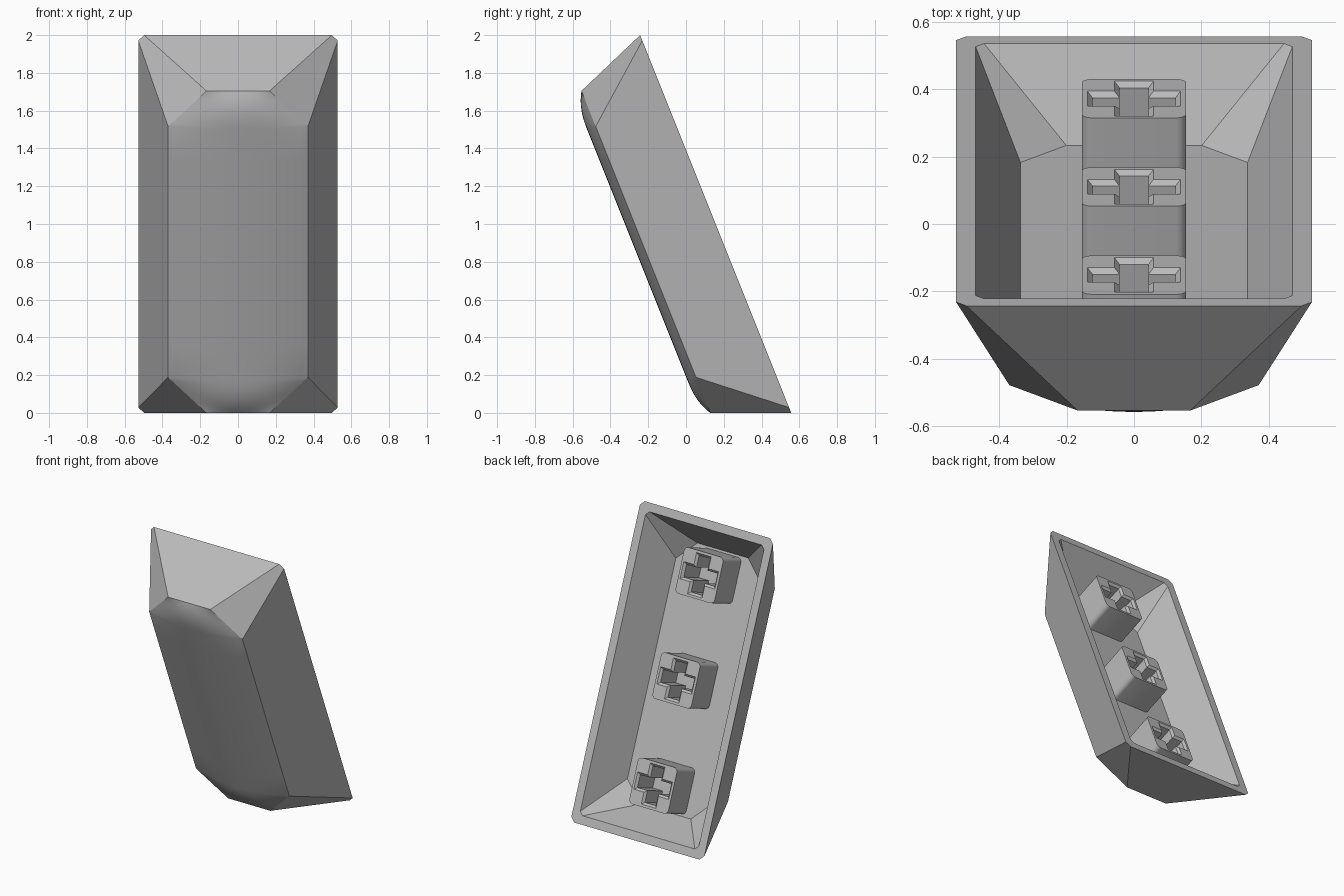
import bpy, bmesh, math
from mathutils import Matrix, Vector

if "Cube" in bpy.data.objects:
    bpy.data.objects.remove(bpy.data.objects["Cube"])

# Tilted frame: x across, s along the length (0 at middle), t from open back to crown
LENGTH, TILT = 2.154, math.atan2(0.8, 2.0)
c, d = math.cos(TILT), math.sin(TILT)
S, T = Vector((0, -d, c)), Vector((0, -c, -d))
ORIGIN = Vector((0, 0.557, 0)) + S * LENGTH / 2
FRAME = Matrix(((1, S.x, T.x, ORIGIN.x), (0, S.y, T.y, ORIGIN.y),
                (0, S.z, T.z, ORIGIN.z), (0, 0, 0, 1)))

grey = bpy.data.materials.new("grey plastic")
grey.diffuse_color = (0.50, 0.50, 0.50, 1)
grey.use_nodes = True
grey.node_tree.nodes["Principled BSDF"].inputs["Base Color"].default_value = grey.diffuse_color


def finish(name, bm, smooth=None):
    bmesh.ops.recalc_face_normals(bm, faces=bm.faces)
    bm.transform(FRAME)
    mesh = bpy.data.meshes.new(name)
    bm.to_mesh(mesh)
    bm.free()
    mesh.materials.append(grey)
    obj = bpy.data.objects.new(name, mesh)
    bpy.context.collection.objects.link(obj)
    if smooth:
        bpy.ops.object.select_all(action='DESELECT')
        obj.select_set(True)
        bpy.context.view_layer.objects.active = obj
        bpy.ops.object.shade_smooth_by_angle(angle=math.radians(smooth))
    return obj


def loft(rings, cap_start=True, cap_end=True):
    bm = bmesh.new()
    loops = [[bm.verts.new(p) for p in ring] for ring in rings]
    n = len(loops[0])
    for a, b in zip(loops, loops[1:]):
        for i in range(n):
            j = (i + 1) % n
            bm.faces.new((a[i], a[j], b[j], b[i]))
    if cap_start:
        bm.faces.new(loops[0][::-1])
    if cap_end:
        bm.faces.new(loops[-1])
    return bm


def cut_rect(w, h, cut, t):
    """Rectangle with chamfered corners."""
    half = [(w, h - cut), (w - cut, h), (cut - w, h), (-w, h - cut)]
    return [(x, s, t) for x, s in half + [(-x, -s) for x, s in half]]


def round_square(r, rad, t, s0, segs=5):
    pts = []
    for k in range(4):
        a0 = k * math.pi / 2
        cx = (r - rad) * (1 if k in (0, 3) else -1)
        cy = (r - rad) * (1 if k < 2 else -1)
        for i in range(segs + 1):
            a = a0 + i * math.pi / 2 / segs
            pts.append((cx + rad * math.cos(a), s0 + cy + rad * math.sin(a), t))
    return pts


def cross(long, arm, t, s0):
    pts = []
    x, y = 1, 0
    for k in range(4):
        for u, v in ((long, -arm), (long, arm), (arm, arm)):
            pts.append((u * x - v * y, s0 + u * y + v * x, t))
        x, y = -y, x
    return pts


# Skirt: outer wall, rim, inner wall and inner floor
EDGE_T, FLOOR_T = 0.398, 0.268
finish("skirt", loft([
    cut_rect(0.37, 0.918, 0.203, EDGE_T),
    cut_rect(0.528, LENGTH / 2, 0.031, 0),
    cut_rect(0.47, LENGTH / 2 - 0.058, 0.025, 0),
    cut_rect(0.337, 0.875, 0.136, FLOOR_T)], cap_start=False))

# Crown: pillow-shaped front face over the chamfered outline
FLAT, END, N = 0.715, 0.918, 20
ends = [FLAT + (END - FLAT) * i / 10 for i in range(11)]
middle = [FLAT * (i / 4 - 1) for i in range(1, 8)]
bm = bmesh.new()
grid = []
for s in [-e for e in reversed(ends)] + middle + ends:
    over = max(0, (abs(s) - FLAT) / (END - FLAT))
    w = 0.37 - 0.203 * over
    rise = 0.048 * (1 - over ** 2.5)
    row = []
    for i in range(N + 1):
        u = 2 * i / N - 1
        row.append(bm.verts.new((u * w, s, EDGE_T + rise * (1 - u * u))))
    grid.append(row)
for a, b in zip(grid, grid[1:]):
    for i in range(N):
        bm.faces.new((a[i], a[i + 1], b[i + 1], b[i]))
crown = finish("crown", bm, 40)
# Open sheet: make sure it faces the front
if sum(p.normal.dot(T) * p.area for p in crown.data.polygons) < 0:
    crown.data.flip_normals()

# Three mounting stems with chamfered cross-shaped sockets
for name, s0 in (("lower", -0.705), ("middle", 0), ("upper", 0.705)):
    stem = finish(name + "_stem", loft([round_square(0.155, 0.03, 0.05, s0),
                                        round_square(0.155, 0.03, 0.30, s0)]), 30)
    cutter = finish(name + "_socket_cutter", loft([
        cross(0.153, 0.073, 0.035, s0), cross(0.123, 0.043, 0.065, s0),
        cross(0.123, 0.043, 0.25, s0)]))
    cutter.hide_render = True
    cutter.hide_set(True)
    mod = stem.modifiers.new("socket", 'BOOLEAN')
    mod.operation, mod.solver, mod.object = 'DIFFERENCE', 'EXACT', cutter
